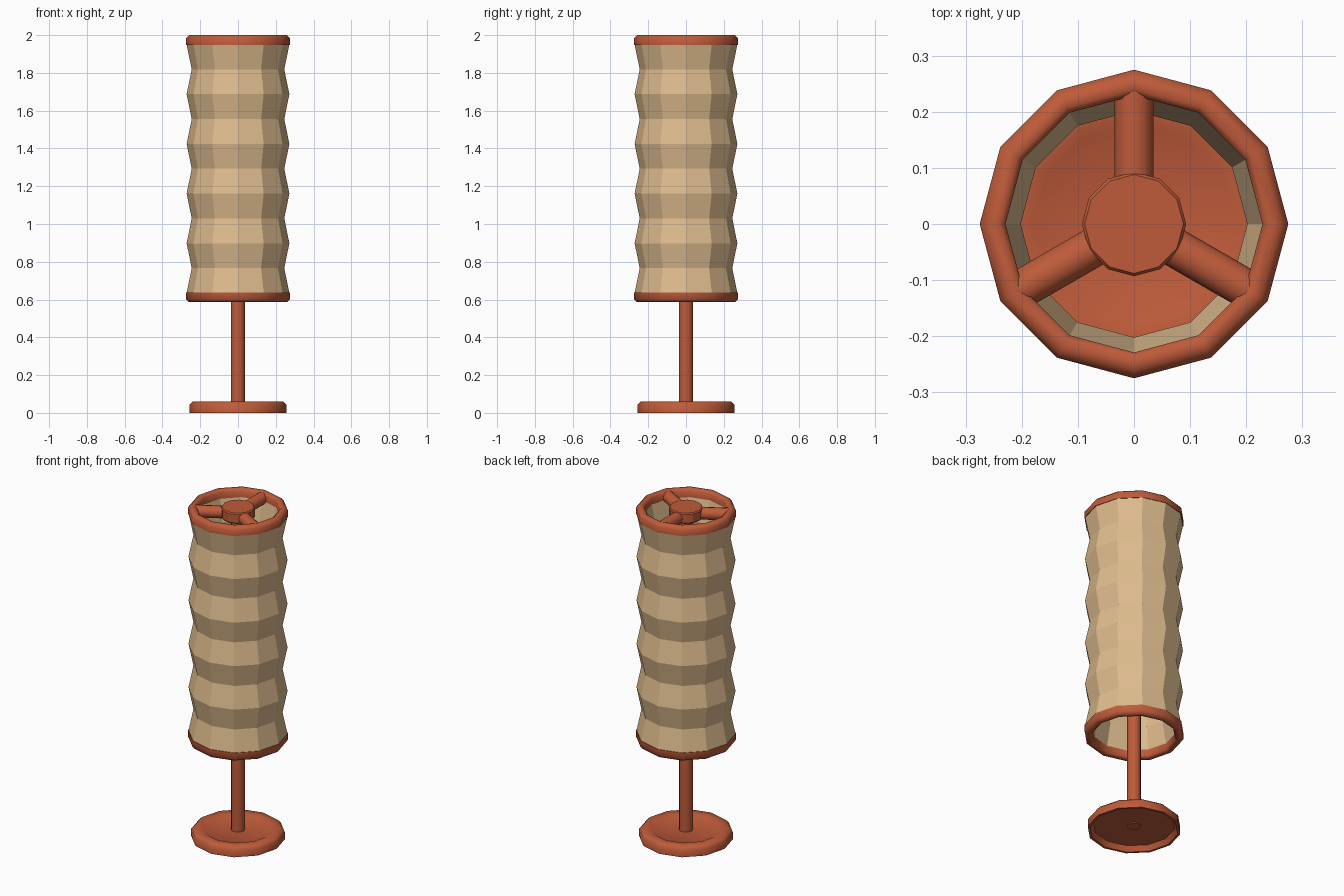
import bpy, math
from mathutils import Vector

if "Cube" in bpy.data.objects:
    bpy.data.objects.remove(bpy.data.objects["Cube"])

SIDES = 12


def material(name, rgb):
    m = bpy.data.materials.new(name)
    m.diffuse_color = (*rgb, 1)
    m.use_nodes = True
    m.node_tree.nodes["Principled BSDF"].inputs["Base Color"].default_value = m.diffuse_color
    return m


terracotta = material("terracotta", (0.52, 0.105, 0.042))
linen = material("linen", (0.73, 0.50, 0.27))


def lathe(name, profile, mat, closed=True, sides=SIDES, angle=30):
    """Revolve (radius, z) points about z; radius 0 becomes a single pole point."""
    verts, rows, faces = [], [], []
    for r, z in profile:
        if r == 0:
            rows.append([len(verts)] * sides)
            verts.append((0, 0, z))
        else:
            rows.append(list(range(len(verts), len(verts) + sides)))
            verts += [(r * math.cos(math.tau * i / sides),
                       r * math.sin(math.tau * i / sides), z) for i in range(sides)]
    pairs = list(zip(rows, rows[1:]))
    if closed:
        pairs.append((rows[-1], rows[0]))
    for a, b in pairs:
        for i in range(sides):
            j = (i + 1) % sides
            face = list(dict.fromkeys([a[i], a[j], b[j], b[i]]))
            if len(face) > 2:
                faces.append(face)
    me = bpy.data.meshes.new(name)
    me.from_pydata(verts, [], faces)
    me.materials.append(mat)
    ob = bpy.data.objects.new(name, me)
    bpy.context.collection.objects.link(ob)
    finish(ob, angle)
    return ob


def finish(ob, angle):
    bpy.ops.object.select_all(action='DESELECT')
    ob.select_set(True)
    bpy.context.view_layer.objects.active = ob
    bpy.ops.object.shade_smooth_by_angle(angle=math.radians(angle))


# hollow tray-like foot, profile listed bottom centre -> rim -> top centre
lathe("base", [(0, 0.03), (0.225, 0.03), (0.243, 0), (0.257, 0), (0.257, 0.043),
               (0.241, 0.059), (0.195, 0.059), (0.178, 0.05), (0, 0.05)],
      terracotta, closed=False, angle=50)

# pole running from the foot up to the hub
lathe("pole", [(0, 0.025), (0.038, 0.025), (0.038, 1.95), (0, 1.95)],
      terracotta, closed=False)

# pleated shade: outer zigzag going up, inner zigzag coming back down
PLEATS = 5
low, high, wall = 0.635, 1.95, 0.043
outer = [(0.272 if i % 2 == 0 else 0.245, low + (high - low) * i / (2 * PLEATS))
         for i in range(2 * PLEATS + 1)]
inner = [(r - wall, z) for r, z in reversed(outer)]
lathe("shade", outer + inner, linen, angle=20)

# rims with a bevelled outward-facing edge
rim = [(0.229, 0), (0.275, 0), (0.275, 0.036), (0.26, 0.052), (0.24, 0.052), (0.229, 0.042)]
lathe("top_rim", [(r, 1.948 + z) for r, z in rim], terracotta, angle=50)
lathe("bottom_rim", [(r, 0.638 - z) for r, z in reversed(rim)], terracotta, angle=50)

# hub in the centre of the top rim
lathe("hub", [(0, 1.935), (0.086, 1.935), (0.093, 1.942), (0.093, 1.993),
              (0.088, 2.0), (0, 2.0)], terracotta, closed=False)

# three round spokes
for k in range(3):
    a = math.radians(90 + 120 * k)
    direction = Vector((math.cos(a), math.sin(a), 0))
    spoke = lathe(f"spoke_{k + 1}", [(0, 0.05), (0.035, 0.05), (0.035, 0.236), (0, 0.236)],
                  terracotta, closed=False, angle=40)
    spoke.rotation_euler = direction.to_track_quat('Z', 'Y').to_euler()
    spoke.location.z = 1.963
